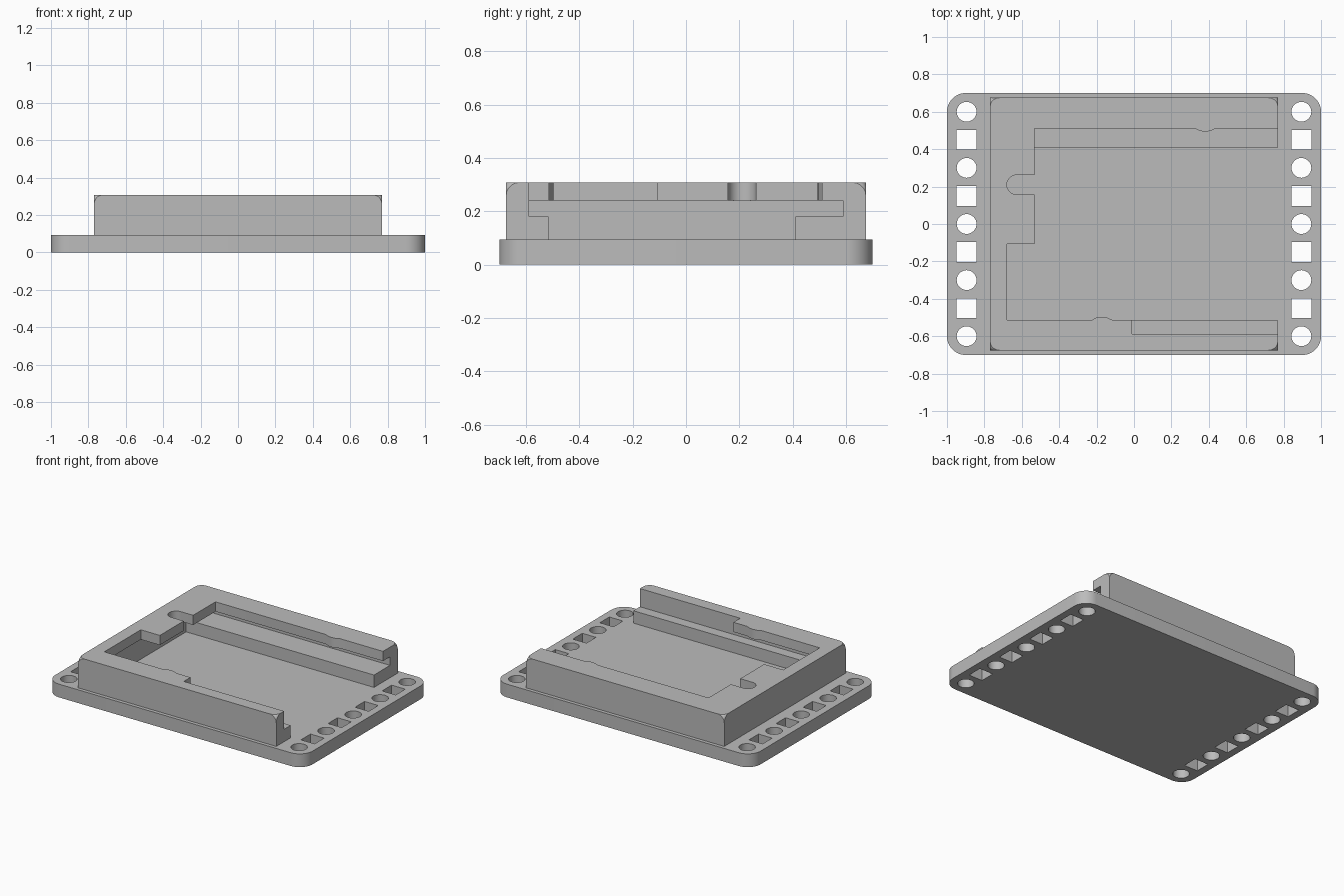
import bpy
import bmesh
from math import cos, sin, pi

cube = bpy.data.objects.get("Cube")
if cube:
    bpy.data.objects.remove(cube, do_unlink=True)

grey = bpy.data.materials.new("plain grey")
grey.use_nodes = True
colour = (0.5, 0.5, 0.5, 1)
grey.diffuse_color = colour
grey.node_tree.nodes["Principled BSDF"].inputs["Base Color"].default_value = colour


def prism(name, outlines, z0, z1):
    """Extrude closed counter-clockwise outlines from z0 to z1."""
    bm = bmesh.new()
    for outline in outlines:
        low = [bm.verts.new((x, y, z0)) for x, y in outline]
        high = [bm.verts.new((x, y, z1)) for x, y in outline]
        bm.faces.new(low[::-1])
        bm.faces.new(high)
        n = len(low)
        for i in range(n):
            j = (i + 1) % n
            bm.faces.new((low[i], low[j], high[j], high[i]))
    mesh = bpy.data.meshes.new(name)
    bm.to_mesh(mesh)
    bm.free()
    mesh.materials.append(grey)
    obj = bpy.data.objects.new(name, mesh)
    bpy.context.collection.objects.link(obj)
    return obj


def arc(cx, cy, r, a0, a1, n):
    return [(cx + r * cos(a0 + (a1 - a0) * i / n),
             cy + r * sin(a0 + (a1 - a0) * i / n)) for i in range(n + 1)]


def rect(x0, x1, y0, y1):
    return [(x0, y0), (x1, y0), (x1, y1), (x0, y1)]


def select_only(obj):
    bpy.ops.object.select_all(action='DESELECT')
    obj.select_set(True)
    bpy.context.view_layer.objects.active = obj


def cut(obj, cutter):
    select_only(obj)
    mod = obj.modifiers.new("cut", 'BOOLEAN')
    mod.operation = 'DIFFERENCE'
    mod.solver = 'EXACT'
    mod.object = cutter
    bpy.ops.object.modifier_apply(modifier=mod.name)
    bpy.data.objects.remove(cutter, do_unlink=True)


PLATE_TOP = 0.093
TOP = 0.308

# Base plate with rounded corners
W, D, R = 1.0, 0.7, 0.1
outline = []
for k, (sx, sy) in enumerate([(1, 1), (-1, 1), (-1, -1), (1, -1)]):
    outline += arc(sx * (W - R), sy * (D - R), R, k * pi / 2, (k + 1) * pi / 2, 12)
plate = prism("base_plate", [outline], 0, PLATE_TOP)

# Alternating round and square holes along both ends
holes = []
h = 0.053
for x in (-0.895, 0.895):
    for i in range(9):
        y = -0.6 + 0.15 * i
        if i % 2:
            holes.append(rect(x - h, x + h, y - h, y + h))
        else:
            holes.append(arc(x, y, h, 0, 2 * pi, 32)[:-1])
cut(plate, prism("hole_cutter", holes, -0.1, 0.2))

# Raised holder block with rounded top corners
BX, BY = 0.77, 0.675
block = prism("holder_block", [rect(-BX, BX, -BY, BY)], PLATE_TOP, TOP)
bm = bmesh.new()
bm.from_mesh(block.data)
corners = [v for v in bm.verts if v.co.z > 0.2]
bmesh.ops.bevel(bm, geom=corners, offset=0.05, offset_type='OFFSET', segments=5,
                profile=0.5, affect='VERTICES')
bm.to_mesh(block.data)
bm.free()

# Floor channel and wider card slot, both open at the left end
BACK = -0.69
cut(block, prism("channel_cutter", [rect(BACK, 1, -0.515, 0.41)], 0, 0.2))
cut(block, prism("slot_cutter", [rect(BACK, 1, -0.588, 0.588)], 0.18, 0.24))


def bump(x, y, d):
    """Small retaining bump on an opening edge."""
    return [(x - 0.055 * d, y), (x - 0.03 * d, y + 0.013 * d),
            (x, y + 0.016 * d), (x + 0.025 * d, y + 0.013 * d), (x + 0.055 * d, y)]


# Stepped top opening with bumps and a thumb notch
opening = [(-0.68, -0.513)] + bump(-0.17, -0.513, 1)
opening += [(-0.01, -0.513), (-0.01, -0.588), (1, -0.588), (1, 0.51)]
opening += bump(0.38, 0.51, -1) + [(-0.532, 0.51)]
opening += [(-0.532, 0.262)] + arc(-0.628, 0.21, 0.052, pi / 2, 3 * pi / 2, 14)
opening += [(-0.532, 0.158), (-0.532, -0.108), (-0.68, -0.108)]
cut(block, prism("opening_cutter", [opening], 0.22, 0.5))

for obj in (plate, block):
    select_only(obj)
    bpy.ops.object.shade_smooth_by_angle(angle=pi / 6)
